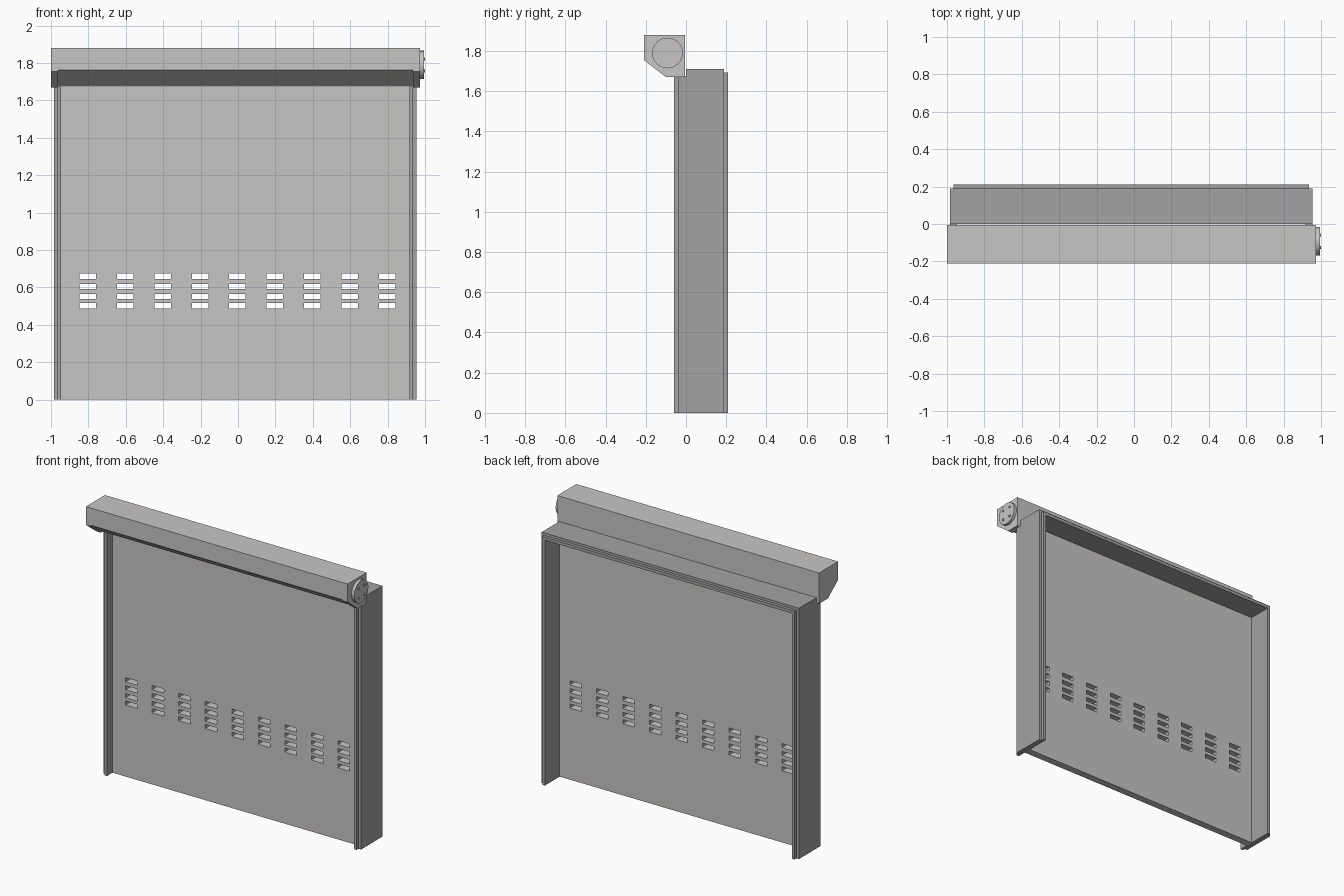
import bpy, bmesh, math
from mathutils import Matrix

if "Cube" in bpy.data.objects:
    bpy.data.objects.remove(bpy.data.objects["Cube"])


def material(name, rgb):
    m = bpy.data.materials.new(name)
    m.diffuse_color = (*rgb, 1)
    m.use_nodes = True
    m.node_tree.nodes["Principled BSDF"].inputs["Base Color"].default_value = m.diffuse_color
    return m


LIGHT = material("light_grey_metal", (0.58, 0.565, 0.55))
DARK = material("mid_grey_frame", (0.375, 0.36, 0.365))
CX = -0.0145  # centre of the doorway


def finish(name, bm, mat):
    bmesh.ops.recalc_face_normals(bm, faces=bm.faces)
    me = bpy.data.meshes.new(name)
    bm.to_mesh(me)
    bm.free()
    me.materials.append(mat)
    ob = bpy.data.objects.new(name, me)
    bpy.context.scene.collection.objects.link(ob)
    return ob


def extrude(name, points, vec, mat):
    """Closed prism from a list of 3D outline points."""
    bm = bmesh.new()
    a = [bm.verts.new(p) for p in points]
    b = [bm.verts.new([p[i] + vec[i] for i in range(3)]) for p in points]
    bm.faces.new(a)
    bm.faces.new(b)
    n = len(a)
    for i in range(n):
        j = (i + 1) % n
        bm.faces.new((a[i], a[j], b[j], b[i]))
    return finish(name, bm, mat)


def box(name, x, y, z, mat):
    pts = [(x[0], y[0], z[0]), (x[1], y[0], z[0]), (x[1], y[1], z[0]), (x[0], y[1], z[0])]
    return extrude(name, pts, (0, 0, z[1] - z[0]), mat)


def cylinder(name, x0, x1, y, z, r, seg, mat):
    bm = bmesh.new()
    bmesh.ops.create_cone(bm, cap_ends=True, segments=seg, radius1=r, radius2=r, depth=x1 - x0,
                          matrix=Matrix.Translation(((x0 + x1) / 2, y, z)) @ Matrix.Rotation(math.pi / 2, 4, 'Y'))
    ob = finish(name, bm, mat)
    bpy.context.view_layer.objects.active = ob
    ob.select_set(True)
    bpy.ops.object.shade_smooth_by_angle()
    ob.select_set(False)


def portal(name, half_out, half_in, top, under, y, mat):
    """Upside-down U frame, standing on the ground."""
    outline = [(-half_out, 0), (-half_out, top), (half_out, top), (half_out, 0),
               (half_in, 0), (half_in, under), (-half_in, under), (-half_in, 0)]
    extrude(name, [(CX + x, y[0], z) for x, z in outline], (0, y[1] - y[0], 0), mat)


# Deep door frame and its rear trim
portal("door_frame", 0.97, 0.932, 1.71, 1.672, (0, 0.19), DARK)
portal("rear_trim", 0.951, 0.932, 1.693, 1.672, (0.19, 0.21), DARK)

# Stepped guide rails at the front
for side, s in (("left", -1), ("right", 1)):
    for part, outer, y in (("guide_rail", 0.97, (-0.04, 0)), ("guide_lip", 0.951, (-0.06, -0.04))):
        xs = sorted((CX + s * outer, CX + s * 0.932))
        box(f"{side}_{part}", xs, y, (0, 1.675), DARK)

# Shutter panel: grid of cells with the vent cells left out
xs, zs = [CX - 0.932], [0.0]
for i in range(9):
    c = -0.803 + 0.2 * i
    xs += [c - 0.044, c + 0.044]
for c in (0.502, 0.552, 0.606, 0.66):
    zs += [c - 0.014, c + 0.014]
xs.append(CX + 0.932)
zs.append(1.69)
bm = bmesh.new()
grid = [[bm.verts.new((x, 0.025, z)) for z in zs] for x in xs]
for i in range(len(xs) - 1):
    for k in range(len(zs) - 1):
        if i % 2 and k % 2:
            continue
        bm.faces.new((grid[i][k], grid[i + 1][k], grid[i + 1][k + 1], grid[i][k + 1]))
panel = finish("shutter_panel", bm, LIGHT)
mod = panel.modifiers.new("thickness", 'SOLIDIFY')
mod.thickness = 0.05
mod.offset = 0

# Roller housing with slanted underside, between slightly deeper end caps
def housing(name, x0, x1, drop):
    prof = [(-0.21, 1.88), (-0.005, 1.88), (-0.005, 1.67 + drop),
            (-0.10, 1.67 + drop), (-0.21, 1.755 + drop * 0.7)]
    extrude(name, [(x0, y, z) for y, z in prof], (x1 - x0, 0, 0), LIGHT)


housing("roller_housing", -0.963, 0.936, 0.01)
housing("left_end_cap", -1.0, -0.963, 0)
housing("right_end_cap", 0.936, 0.974, 0)

# Motor flange with four bolts
cylinder("motor_flange", 0.974, 0.994, -0.092, 1.79, 0.076, 48, LIGHT)
for i in range(4):
    a = math.pi / 4 + i * math.pi / 2
    cylinder(f"flange_bolt_{i + 1}", 0.99, 1.0, -0.092 + 0.046 * math.cos(a),
             1.79 + 0.046 * math.sin(a), 0.008, 12, LIGHT)
